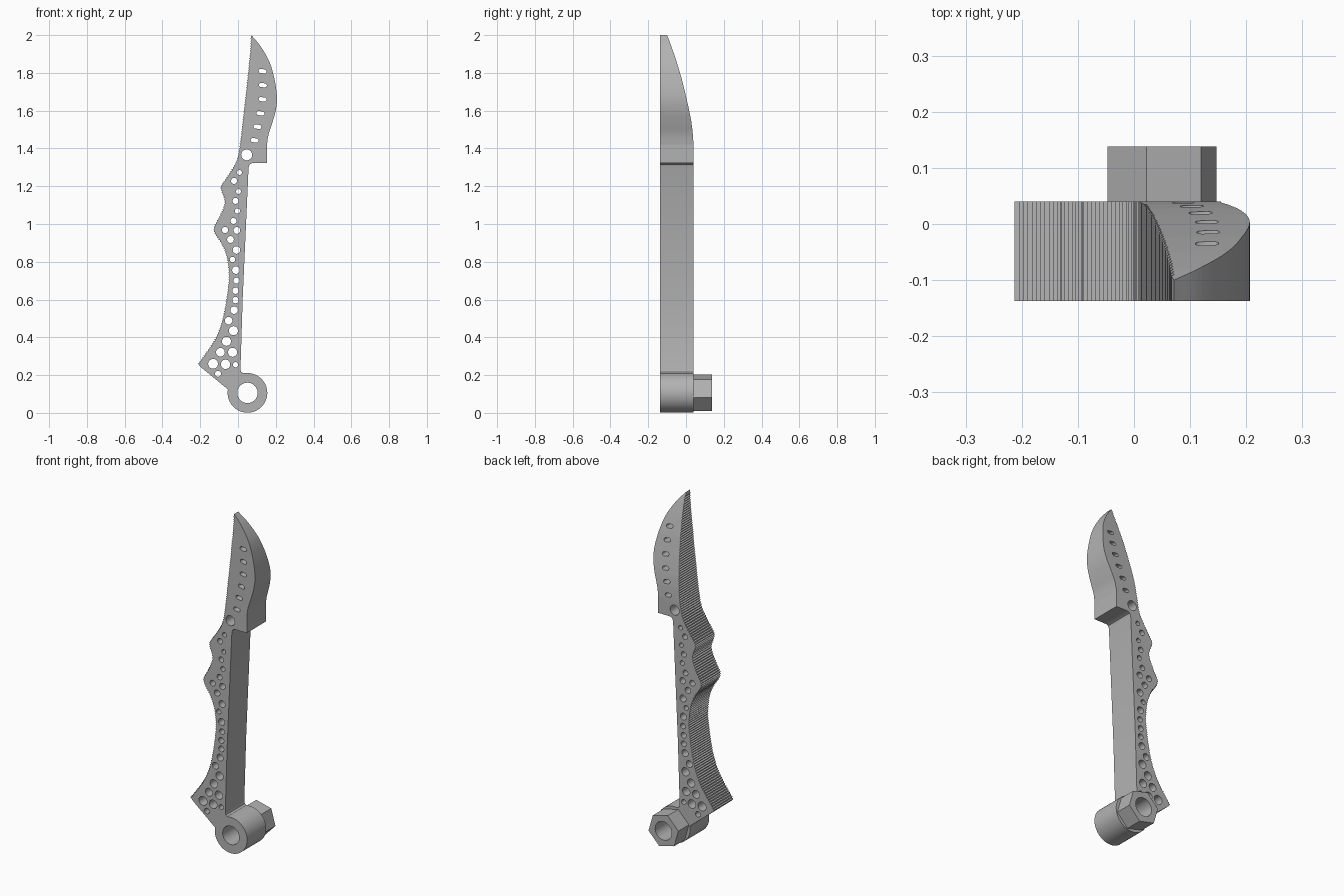
import bpy, bmesh, math
from mathutils import Vector

if "Cube" in bpy.data.objects:
    bpy.data.objects.remove(bpy.data.objects["Cube"])

FRONT, BACK, NUT_BACK = -0.137, 0.04, 0.138
RING = (0.05, 0.106)

grey = bpy.data.materials.new("plain grey")
grey.diffuse_color = (0.45, 0.45, 0.45, 1)
grey.use_nodes = True
grey.node_tree.nodes["Principled BSDF"].inputs["Base Color"].default_value = grey.diffuse_color


def spline(points, steps=12):
    """Catmull-Rom curve through 2D points."""
    p = [Vector(q) for q in points]
    p = [2 * p[0] - p[1]] + p + [2 * p[-1] - p[-2]]
    out = []
    for a, b, c, d in zip(p, p[1:], p[2:], p[3:]):
        for i in range(steps):
            t = i / steps
            out.append(0.5 * (2 * b + (c - a) * t + (2 * a - 5 * b + 4 * c - d) * t * t
                              + (3 * b - a - 3 * c + d) * t ** 3))
    return out + [p[-2]]


def serrate(path, pitch=0.0065, depth=0.006):
    """Resample a path evenly and pull every second point inwards (right of travel)."""
    out, carry = [], 0.0
    for a, b in zip(path, path[1:]):
        seg = b - a
        length = seg.length
        while carry < length:
            inward = Vector((seg.y, -seg.x)).normalized()
            out.append(a + seg * (carry / length) + inward * (depth * (len(out) % 2)))
            carry += pitch
        carry -= length
    return out


def arc(cx, cz, r, start, end, n):
    return [Vector((cx + r * math.cos(math.radians(start + (end - start) * i / n)),
                    cz + r * math.sin(math.radians(start + (end - start) * i / n))))
            for i in range(n + 1)]


def circle(cx, cz, r, n=24):
    return arc(cx, cz, r, 0, 360, n)[:-1]


def slot(cx, cz, half=0.021, r=0.011, tilt=-8):
    """Rounded slot outline."""
    d = Vector((math.cos(math.radians(tilt)), math.sin(math.radians(tilt)))) * (half - r)
    return (arc(cx + d.x, cz + d.y, r, tilt - 90, tilt + 90, 8)
            + arc(cx - d.x, cz - d.y, r, tilt + 90, tilt + 270, 8))


def plate(name, loops, front, back, back_profile=()):
    """Fill nested outlines, extrude along y and bend the back face by height."""
    bm = bmesh.new()
    for loop in loops:
        vs = [bm.verts.new((p.x, front, p.y)) for p in loop]
        for a, b in zip(vs, vs[1:] + vs[:1]):
            bm.edges.new((a, b))
    bmesh.ops.triangle_fill(bm, use_beauty=True, edges=bm.edges[:], normal=(0, -1, 0))
    for z, _ in back_profile[:-1]:
        bmesh.ops.bisect_plane(bm, geom=bm.verts[:] + bm.edges[:] + bm.faces[:],
                               plane_co=(0, 0, z), plane_no=(0, 0, 1))
    geo = bmesh.ops.extrude_face_region(bm, geom=bm.faces[:], use_keep_orig=True)["geom"]
    for v in (g for g in geo if isinstance(g, bmesh.types.BMVert)):
        v.co.y = back
        for (z0, y0), (z1, y1) in zip(back_profile, back_profile[1:]):
            if z0 <= v.co.z <= z1 + 0.01:
                v.co.y = y0 + (y1 - y0) * (v.co.z - z0) / (z1 - z0)
    bmesh.ops.recalc_face_normals(bm, faces=bm.faces[:])
    mesh = bpy.data.meshes.new(name)
    bm.to_mesh(mesh)
    bm.free()
    mesh.materials.append(grey)
    ob = bpy.data.objects.new(name, mesh)
    bpy.context.collection.objects.link(ob)
    bpy.context.view_layer.objects.active = ob
    ob.select_set(True)
    bpy.ops.object.shade_smooth_by_angle(angle=math.radians(25))
    ob.select_set(False)


# Serrated edge, from the lower corner up to the tip
toothed = serrate(spline([
    (-.213, .262), (-.167, .324), (-.12, .398), (-.087, .483), (-.066, .584), (-.053, .68),
    (-.05, .732), (-.061, .822), (-.087, .891), (-.122, .944), (-.13, .981), (-.103, 1.034),
    (-.077, 1.093), (-.074, 1.13), (-.093, 1.19), (-.077, 1.225), (-.04, 1.28),
    (-.008, 1.34), (.008, 1.42), (.024, 1.554), (.045, 1.74), (.061, 1.9), (.067, 1.985)]))

# Curved cutting edge, from the tip down to the heel
cutting = spline([
    (.071, 2.0), (.12, 1.94), (.167, 1.857), (.193, 1.767), (.206, 1.676), (.201, 1.607),
    (.183, 1.54), (.162, 1.475), (.153, 1.42)], 8)

# Heel, straight grip side, and pivot ring
grip = [Vector(p) for p in [(.153, 1.322), (.075, 1.322), (.062, 1.316), (.056, 1.3),
                            (.025, .61), (.013, .23), (.017, .217), (.028, .21)]]
ring = arc(*RING, 0.105, 90, -190, 64)
outline = toothed + cutting + grip + ring + [Vector((-.2, .245))]

# Lightening holes: x, z, radius
holes = [
    (.046, 1.366, .029), (.008, 1.273, .013), (-.021, 1.228, .016), (.003, 1.172, .013),
    (-.013, 1.122, .016), (-.003, 1.069, .014), (-.024, 1.016, .016), (-.006, .966, .018),
    (-.069, .968, .017), (-.04, .918, .018), (-.008, .862, .02), (-.029, .812, .014),
    (-.011, .756, .02), (-.008, .7, .016), (-.013, .647, .017), (-.013, .597, .017),
    (-.021, .544, .02), (-.05, .488, .02), (-.024, .435, .024), (-.061, .379, .024),
    (-.093, .321, .023), (-.029, .321, .024), (-.132, .26, .026), (-.066, .257, .025),
    (-.013, .255, .014), (-.106, .207, .016)]
slots = [(.13, 1.809), (.132, 1.735), (.13, 1.66), (.119, 1.586), (.103, 1.515), (.088, 1.443)]

# Back of the blade sweeps forward towards the tip: z, y
sweep = [(1.42, .04), (1.49, .035), (1.55, .027), (1.61, .015), (1.676, 0), (1.77, -.023),
         (1.86, -.05), (1.94, -.077), (2.0, -.1)]

plate("blade_body", [outline, circle(*RING, 0.054, 40)] + [circle(*h) for h in holes]
      + [slot(*s) for s in slots], FRONT, BACK, sweep)

# Hexagonal nut behind the pivot ring
plate("hex_nut", [arc(*RING, 0.1, -14, 346, 6)[:-1], circle(*RING, 0.054, 40)], BACK, NUT_BACK)
